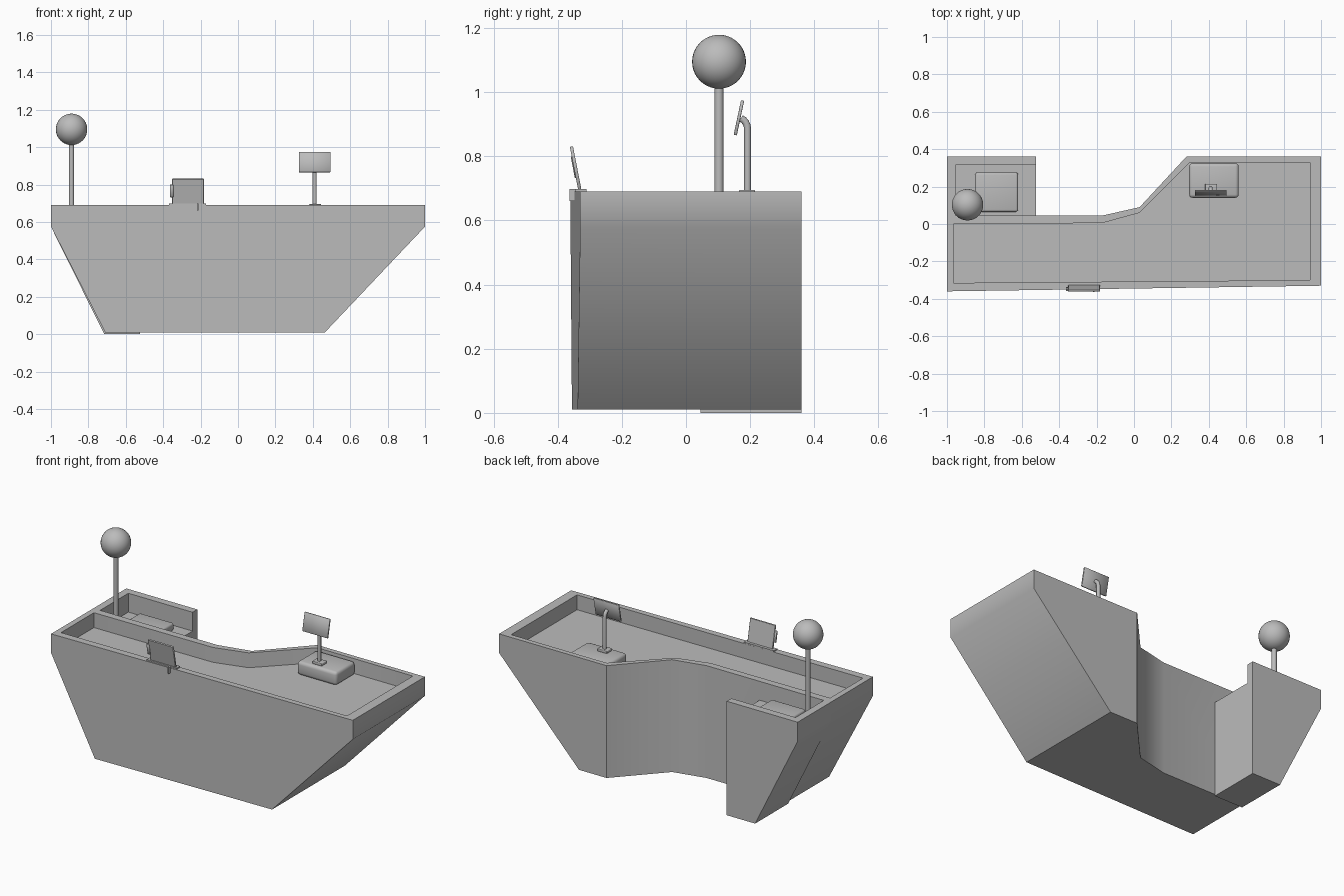
import bpy, bmesh, math
from mathutils import Vector

cube = bpy.data.objects.get("Cube")
if cube:
    bpy.data.objects.remove(cube)

grey = bpy.data.materials.new("plain grey")
grey.use_nodes = True
COLOUR = (0.5, 0.5, 0.5, 1)
grey.diffuse_color = COLOUR
grey.node_tree.nodes["Principled BSDF"].inputs["Base Color"].default_value = COLOUR


def finish(name, bm, smooth=45):
    bmesh.ops.recalc_face_normals(bm, faces=bm.faces)
    mesh = bpy.data.meshes.new(name)
    bm.to_mesh(mesh)
    bm.free()
    mesh.materials.append(grey)
    obj = bpy.data.objects.new(name, mesh)
    bpy.context.collection.objects.link(obj)
    bpy.ops.object.select_all(action='DESELECT')
    obj.select_set(True)
    bpy.context.view_layer.objects.active = obj
    bpy.ops.object.shade_smooth_by_angle(angle=math.radians(smooth))
    return obj


def loft(loops):
    """Stack equal-length (outline, z) loops into a closed solid."""
    bm = bmesh.new()
    rings = [[bm.verts.new((x, y, z)) for x, y in pts] for pts, z in loops]
    n = len(rings[0])
    for a, b in zip(rings, rings[1:]):
        for i in range(n):
            j = (i + 1) % n
            bm.faces.new((a[i], a[j], b[j], b[i]))
    bm.faces.new(rings[0])
    bm.faces.new(rings[-1])
    return bm


def slant(bm, top_x, foot_x, foot_z):
    """Cut an end of the solid along a sloping plane."""
    shoulder = Vector((top_x, 0, 0.575))
    run = Vector((foot_x, 0, foot_z)) - shoulder
    normal = run.cross(Vector((0, 1, 0)))
    if normal.x * top_x < 0:
        normal.negate()
    cut = bmesh.ops.bisect_plane(bm, geom=bm.verts[:] + bm.edges[:] + bm.faces[:], dist=1e-4,
                                 plane_co=shoulder, plane_no=normal, clear_outer=True)
    edges = [e for e in bm.edges if e.is_boundary]
    bmesh.ops.holes_fill(bm, edges=edges, sides=0)


def box(name, x, y, z, bevel=0.0, tilt=0.0, segments=3):
    """Box from ranges, optionally rounded and leaned about x."""
    bm = bmesh.new()
    bmesh.ops.create_cube(bm, size=1)
    size = [r[1] - r[0] for r in (x, y, z)]
    bmesh.ops.scale(bm, vec=size, verts=bm.verts)
    if bevel:
        bmesh.ops.bevel(bm, geom=bm.edges[:], offset=bevel, segments=segments,
                        profile=0.5, affect='EDGES')
    obj = finish(name, bm)
    obj.location = [sum(r) / 2 for r in (x, y, z)]
    obj.rotation_euler.x = tilt
    return obj


def tube(name, points, radius, sides=16):
    """Round tube swept along points that lie in one y-z plane."""
    bm = bmesh.new()
    pts = [Vector(p) for p in points]
    rings = []
    for i, p in enumerate(pts):
        d = (pts[min(i + 1, len(pts) - 1)] - pts[max(i - 1, 0)]).normalized()
        u = Vector((1, 0, 0))
        v = d.cross(u)
        angles = [2 * math.pi * k / sides for k in range(sides)]
        rings.append([bm.verts.new(p + radius * (math.cos(a) * u + math.sin(a) * v)) for a in angles])
    for a, b in zip(rings, rings[1:]):
        for k in range(sides):
            m = (k + 1) % sides
            bm.faces.new((a[k], a[m], b[m], b[k]))
    bm.faces.new(rings[0])
    bm.faces.new(rings[-1])
    return finish(name, bm)


TOP = 0.69

# Main counter: curved plan with a sunken top and sloping ends
outer = [(-1, -0.36), (1, -0.33), (1, 0.36), (0.28, 0.36), (0.03, 0.09), (-0.17, 0.045), (-1, 0.045)]
inner = [(-0.965, -0.315), (0.94, -0.3), (0.94, 0.33), (0.3, 0.33), (0.03, 0.06), (-0.17, 0.005), (-0.965, 0)]
bm = loft([(outer, 0.01), (outer, TOP), (inner, TOP), (inner, 0.6)])
slant(bm, -1, -0.71, 0.01)
slant(bm, 1, 0.465, 0.01)
finish("counter_body", bm)

# Side station: low block with an L-shaped upstand on its left and back
plan = [(-1, 0.045), (-0.525, 0.045), (-0.525, 0.36), (-1, 0.36)]
bm = loft([(plan, 0), (plan, 0.576)])
slant(bm, -1, -0.715, 0)
finish("side_station", bm)
upstand = [(-1, 0.045), (-0.955, 0.045), (-0.955, 0.315), (-0.525, 0.315), (-0.525, 0.36), (-1, 0.36)]
finish("station_upstand", loft([(upstand, 0.576), (upstand, TOP)]))
box("station_box", (-0.85, -0.62), (0.065, 0.275), (0.57, 0.617), 0.012)

# Globe lamp
tube("lamp_pole", [(-0.89, 0.103, 0.57), (-0.89, 0.103, 1.03)], 0.014)
bm = bmesh.new()
bmesh.ops.create_uvsphere(bm, u_segments=32, v_segments=20, radius=0.084)
finish("lamp_globe", bm).location = (-0.89, 0.103, 1.095)

# Till box with a screen on a bent stand
box("till_box", (0.295, 0.56), (0.14, 0.325), (0.598, 0.68), 0.018)
box("stand_foot", (0.38, 0.445), (0.165, 0.215), (0.678, 0.695), 0.004)
bend = [(0.41, 0.162 + 0.03 * math.cos(t * math.pi / 10), 0.885 + 0.035 * math.sin(t * math.pi / 10))
        for t in range(5)]
tube("stand_pole", [(0.41, 0.192, 0.69)] + bend, 0.011)
box("till_screen", (0.325, 0.495), (0.16, 0.17), (0.865, 0.975), 0.002, math.radians(-12), 1)

# Tablet clipped to the front rim
box("tablet", (-0.352, -0.182), (-0.349, -0.339), (0.692, 0.832), 0.002, math.radians(11), 1)
box("card_reader", (-0.364, -0.345), (-0.353, -0.342), (0.732, 0.8), 0.002, math.radians(11), 1)
box("tablet_clip_top", (-0.37, -0.17), (-0.345, -0.31), (0.688, 0.698))
box("tablet_clip_back", (-0.37, -0.17), (-0.318, -0.31), (0.66, 0.698))
box("tablet_clip_hook", (-0.218, -0.21), (-0.363, -0.345), (0.66, 0.698))
